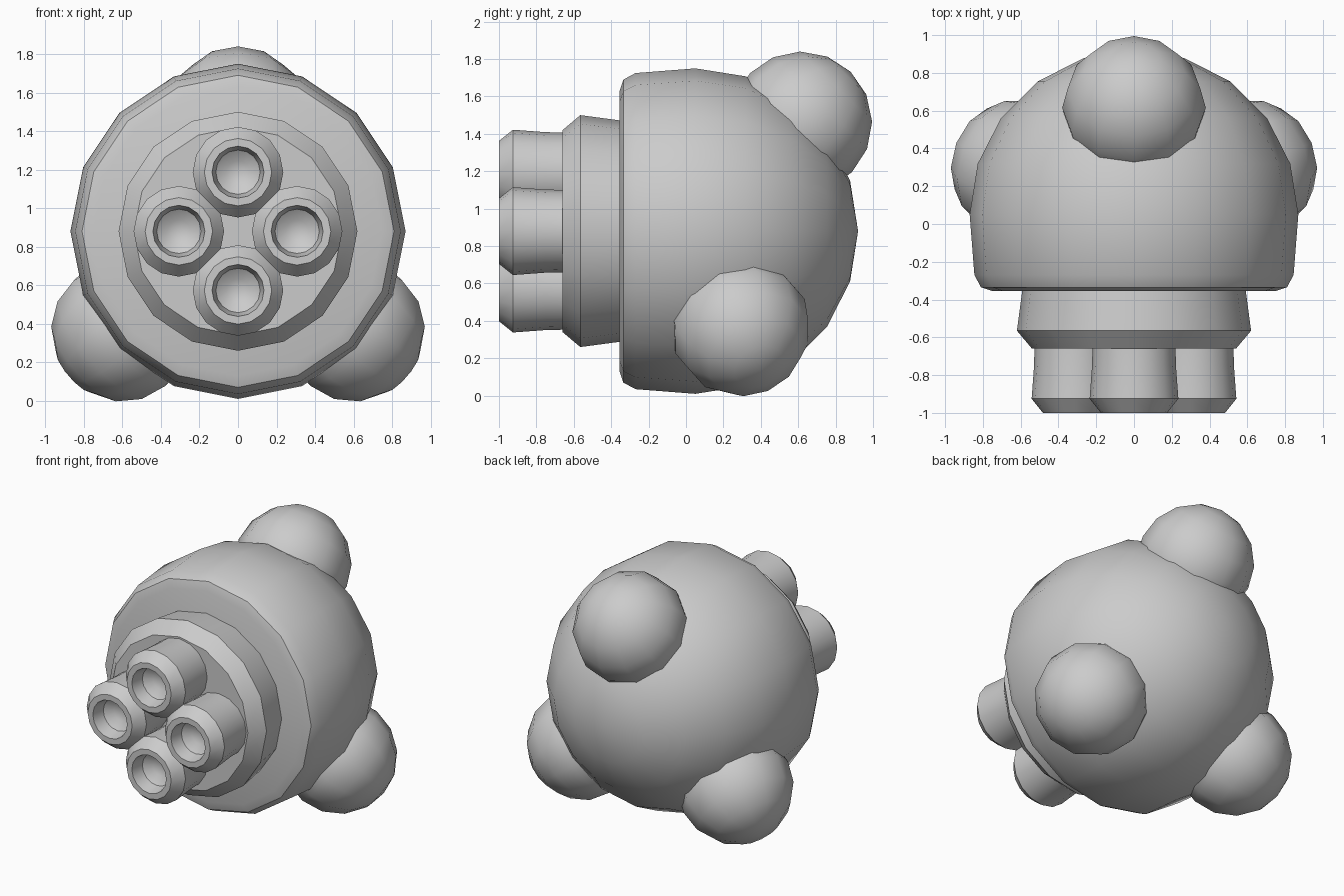
import bpy, bmesh, math
from mathutils import Vector

cube = bpy.data.objects.get("Cube")
if cube:
    bpy.data.objects.remove(cube, do_unlink=True)

grey = bpy.data.materials.new("plain_grey")
grey.use_nodes = True
grey.diffuse_color = (0.6, 0.6, 0.6, 1)
grey.node_tree.nodes["Principled BSDF"].inputs["Base Color"].default_value = (0.6, 0.6, 0.6, 1)

AXIS_Z = 0.88
CENTRE = Vector((0, 0.05, AXIS_Z))
RADIUS = 0.87


def finish(bm, name, angle):
    bmesh.ops.recalc_face_normals(bm, faces=bm.faces)
    mesh = bpy.data.meshes.new(name)
    bm.to_mesh(mesh)
    bm.free()
    mesh.materials.append(grey)
    obj = bpy.data.objects.new(name, mesh)
    bpy.context.collection.objects.link(obj)
    bpy.ops.object.select_all(action='DESELECT')
    obj.select_set(True)
    bpy.context.view_layer.objects.active = obj
    bpy.ops.object.shade_smooth_by_angle(angle=math.radians(angle))
    return obj


def turned(name, profile, x=0, z=AXIS_Z, sides=16, angle=32):
    """Spin (radius, y) points about an axis running front to back."""
    bm = bmesh.new()
    verts = [bm.verts.new((r, y, 0)) for r, y in profile]
    edges = [bm.edges.new(pair) for pair in zip(verts, verts[1:])]
    bmesh.ops.spin(bm, geom=verts + edges, cent=(0, 0, 0), axis=(0, 1, 0),
                   angle=math.tau, steps=sides)
    bmesh.ops.remove_doubles(bm, verts=bm.verts, dist=0.0005)
    bmesh.ops.translate(bm, verts=bm.verts, vec=(x, 0, z))
    return finish(bm, name, angle)


# Domed body with a softened front rim
dome = [(RADIUS * math.cos(math.radians(a)), 0.05 + RADIUS * math.sin(math.radians(a)))
        for a in range(0, 91, 18)]
turned("body", [(0, -0.355), (0.75, -0.355), (0.81, -0.335), (0.845, -0.27)] + dome, angle=40)

# Flared collar
turned("collar", [(0.59, -0.34), (0.62, -0.565), (0.54, -0.66), (0, -0.66)])

# Four hollow nozzles in a cross
nozzle = [(0.22, -0.65), (0.222, -0.75), (0.235, -0.925), (0.175, -1.0),
          (0.135, -1.0), (0.115, -0.91), (0.06, -0.87), (0, -0.86)]
for name, dx, dz in (("top", 0, 1), ("bottom", 0, -1), ("left", 1, 0), ("right", -1, 0)):
    turned(name + "_nozzle", nozzle, 0.307 * dx, AXIS_Z + 0.307 * dz)


# Round feet whose poles point away from the body
def ball(name, place, radius):
    bm = bmesh.new()
    bmesh.ops.create_uvsphere(bm, u_segments=12, v_segments=8, radius=radius)
    place = Vector(place)
    turn = (place - CENTRE).to_track_quat('Z', 'Y').to_matrix()
    bmesh.ops.rotate(bm, verts=bm.verts, cent=(0, 0, 0), matrix=turn)
    bmesh.ops.translate(bm, verts=bm.verts, vec=place)
    finish(bm, name, 60)


ball("top_ball", (0, 0.615, 1.46), 0.38)
for side, sign in (("left", 1), ("right", -1)):
    ball(side + "_ball", (0.595 * sign, 0.29, 0.37), 0.375)
